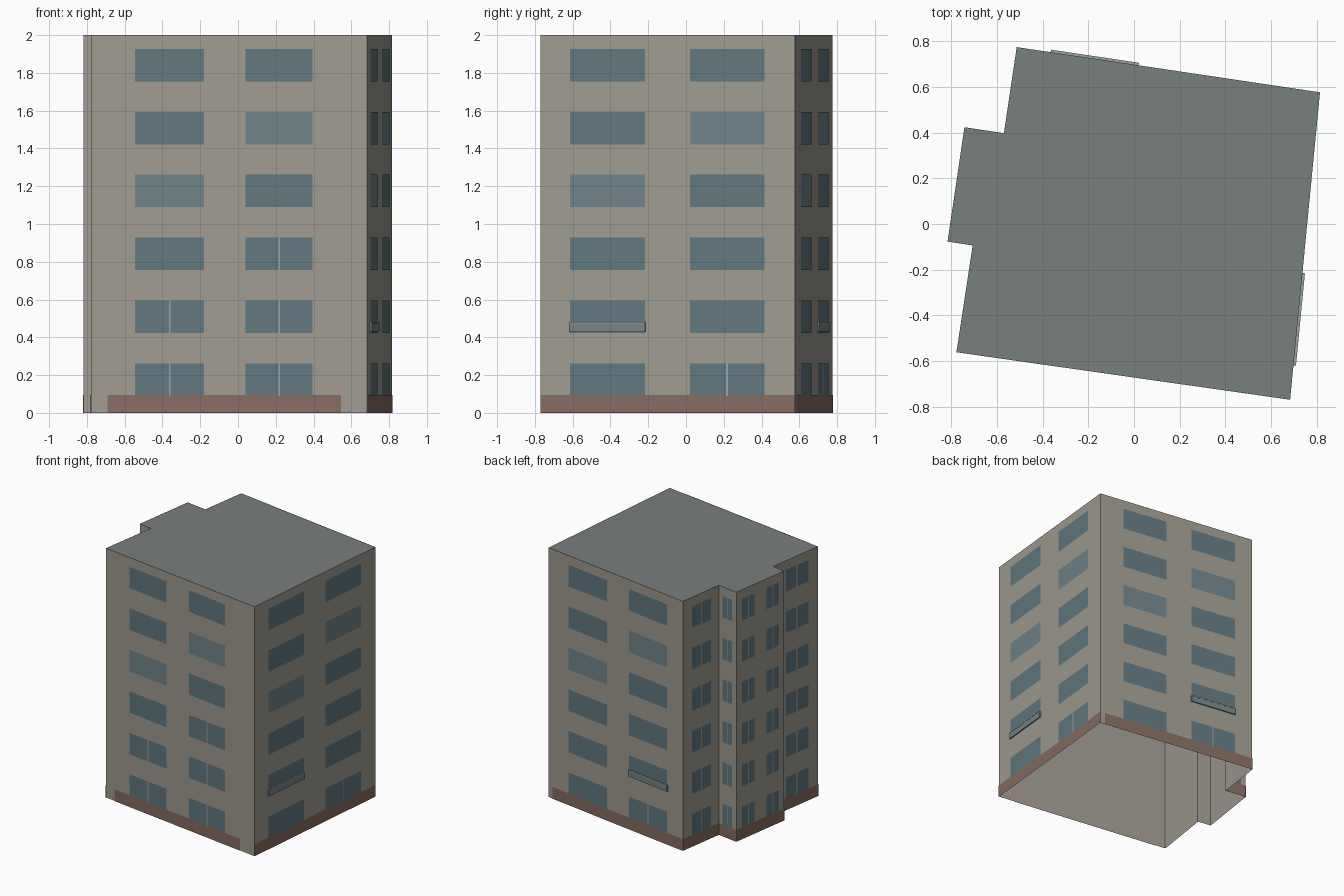
import bpy, bmesh
from mathutils import Vector

if "Cube" in bpy.data.objects:
    bpy.data.objects.remove(bpy.data.objects["Cube"])


def material(name, rgb):
    m = bpy.data.materials.new(name)
    m.diffuse_color = (*rgb, 1)
    m.use_nodes = True
    m.node_tree.nodes["Principled BSDF"].inputs["Base Color"].default_value = m.diffuse_color
    return m


WALL = material("plaster", (0.35, 0.33, 0.285))
ROOF = material("roof_grey", (0.19, 0.215, 0.205))
GLASS = material("glass", (0.12, 0.19, 0.215))
PALE = material("pale_glass", (0.16, 0.23, 0.255))
BRICK = material("brick", (0.24, 0.15, 0.12))
TRIM = material("trim", (0.33, 0.37, 0.37))
PANEL = material("balcony_panel", (0.18, 0.235, 0.24))

# footprint, counter-clockwise from the front left corner
FOOT = [Vector(p) for p in [(-.778, -.562), (.684, -.77), (.815, .577), (-.514, .775),
                            (-.57, .398), (-.743, .424), (-.817, -.077), (-.707, -.094)]]
HEIGHT = 2.0
FLOORS, STEP, SILL, HEAD = 6, 0.333, 0.09, 0.262


def make_object(name, bm, mat):
    me = bpy.data.meshes.new(name)
    bm.to_mesh(me)
    bm.free()
    ob = bpy.data.objects.new(name, me)
    me.materials.append(mat)
    bpy.context.collection.objects.link(ob)
    return ob


def add_panel(bm, wall, a, b, z0, z1, off):
    """Flat panel on a wall, spanning fractions a..b of its length."""
    p, q = FOOT[wall], FOOT[(wall + 1) % len(FOOT)]
    d = q - p
    n = Vector((d.y, -d.x)).normalized() * off
    l, r = p + d * a + n, p + d * b + n
    bm.faces.new([bm.verts.new((v.x, v.y, z)) for v, z in
                  ((l, z0), (r, z0), (r, z1), (l, z1))])


def add_block(bm, wall, a, b, z0, z1, off):
    """Closed shallow block standing out of a wall."""
    p, q = FOOT[wall], FOOT[(wall + 1) % len(FOOT)]
    d = q - p
    n = Vector((d.y, -d.x)).normalized() * off
    l, r = p + d * a, p + d * b
    ring = [l, l + n, r + n, r]
    lo = [bm.verts.new((v.x, v.y, z0)) for v in ring]
    hi = [bm.verts.new((v.x, v.y, z1)) for v in ring]
    for i in range(3):
        bm.faces.new((lo[i], lo[i + 1], hi[i + 1], hi[i]))
    bm.faces.new(hi)
    bm.faces.new(lo[::-1])


# outer walls, open underneath
bm = bmesh.new()
for w in range(len(FOOT)):
    add_panel(bm, w, 0, 1, 0, HEIGHT, 0)
bmesh.ops.remove_doubles(bm, verts=bm.verts, dist=1e-4)
make_object("walls", bm, WALL)

# flat roof
bm = bmesh.new()
bm.faces.new([bm.verts.new((p.x, p.y, HEIGHT)) for p in FOOT])
make_object("roof", bm, ROOF)

# windows as fractions along each wall
WINDOWS = {
    0: [(.16, .41), (.56, .803)],
    1: [(.115, .41), (.587, .88)],
    2: [(.15, .435), (.60, .885)],
    3: [(.25, .50), (.53, .78)],
    4: [(.22, .47), (.52, .77)],
    5: [(.12, .24), (.26, .38), (.63, .75), (.77, .89)],
    7: [(.28, .51), (.54, .78)],
}
glass, pale = bmesh.new(), bmesh.new()
for wall, spans in WINDOWS.items():
    for f in range(FLOORS):
        for i, (a, b) in enumerate(spans):
            light = wall < 3 and (f, i) in ((3, 0), (4, 1))
            add_panel(pale if light else glass, wall, a, b,
                      SILL + f * STEP, HEAD + f * STEP, 0.002)
make_object("windows", glass, GLASS)
make_object("pale_windows", pale, PALE)

# thin mullions on some lower windows: wall, fraction, floor
bm = bmesh.new()
for wall, t, f in [(0, .285, 0), (0, .285, 1), (0, .682, 0), (0, .682, 1),
                   (0, .682, 2), (1, .733, 0), (2, .742, 0)]:
    add_panel(bm, wall, t - .003, t + .003, SILL + f * STEP, HEAD + f * STEP, 0.003)
make_object("mullions", bm, TRIM)

# brick plinth
bm = bmesh.new()
for wall, a, b in [(0, .06, .905), (1, 0, 1), (2, .03, 1), (3, 0, 1),
                   (4, 0, 1), (5, 0, 1), (7, 0, 1)]:
    add_panel(bm, wall, a, b, 0, 0.095, 0.003)
make_object("brick_plinth", bm, BRICK)

# narrow coping band on the front
bm = bmesh.new()
add_panel(bm, 0, .06, .905, 1.98, HEIGHT, 0.002)
make_object("coping", bm, WALL)

# balcony fronts with top rails on the second storey
panels, rails = bmesh.new(), bmesh.new()
for wall, a, b in [(1, .112, .412), (2, .598, .888)]:
    add_block(panels, wall, a, b, 0.428, 0.472, 0.010)
    add_block(rails, wall, a, b, 0.472, 0.480, 0.011)
make_object("balcony_panels", panels, PANEL)
make_object("balcony_rails", rails, TRIM)
